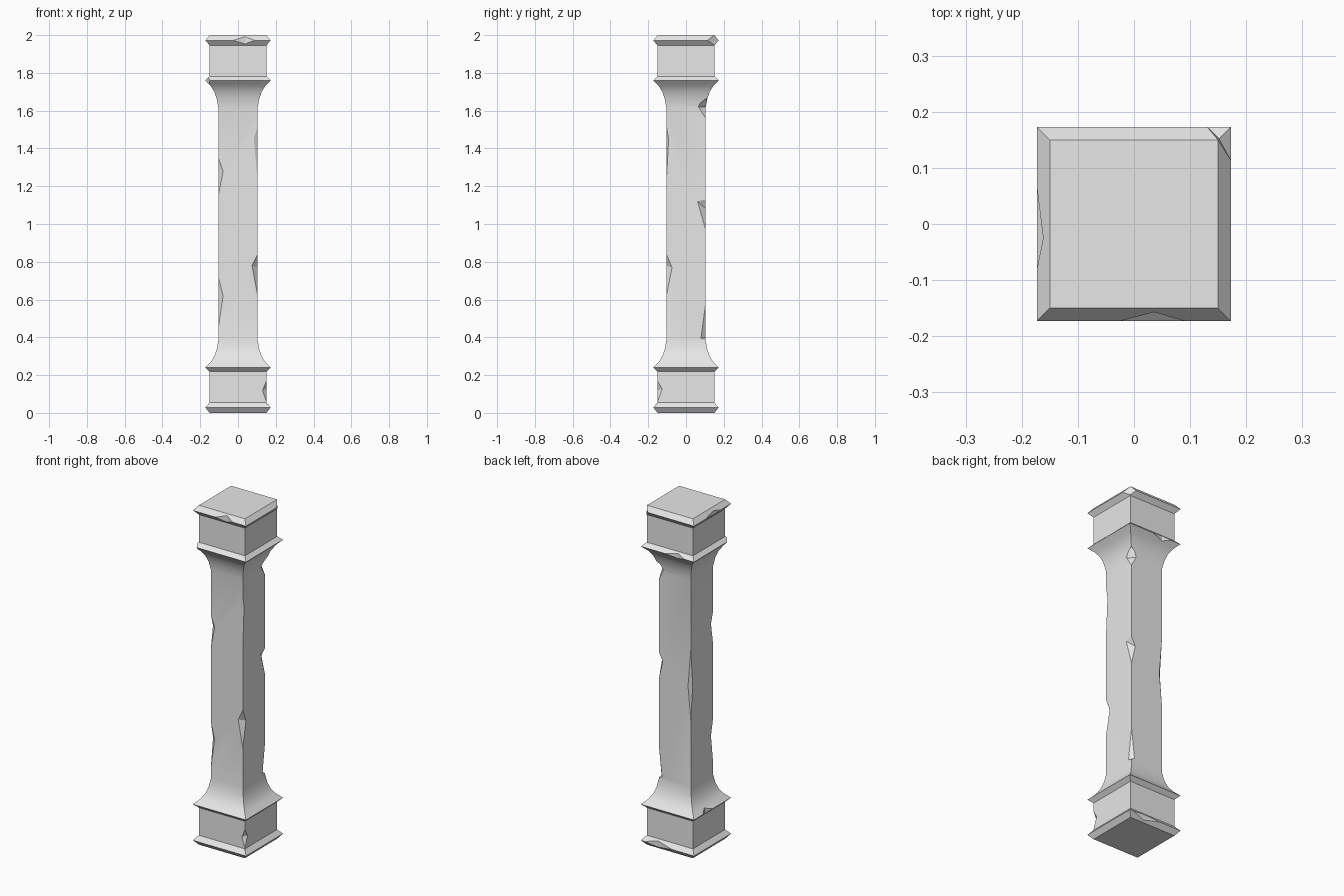
import bpy, bmesh, math
from mathutils import Vector

if "Cube" in bpy.data.objects:
    bpy.data.objects.remove(bpy.data.objects["Cube"])

stone = bpy.data.materials.new("pale grey stone")
stone.use_nodes = True
GREY = (0.8, 0.8, 0.8, 1)
stone.diffuse_color = GREY
stone.node_tree.nodes["Principled BSDF"].inputs["Base Color"].default_value = GREY


def make_object(name, bm):
    bmesh.ops.recalc_face_normals(bm, faces=bm.faces)
    mesh = bpy.data.meshes.new(name)
    bm.to_mesh(mesh)
    bm.free()
    obj = bpy.data.objects.new(name, mesh)
    bpy.context.collection.objects.link(obj)
    return obj


# Square column: half-width and height, lower half, then mirrored upward
SHAFT, BLOCK, RIM = 0.104, 0.15, 0.173
lower = [(BLOCK, 0), (RIM, 0.028), (BLOCK, 0.055), (BLOCK, 0.218), (RIM, 0.24),
         (0.145, 0.268), (0.125, 0.3), (0.112, 0.34), (SHAFT, 0.385)]
profile = lower + [(h, 2 - z) for h, z in reversed(lower)]
CORNERS = [(1, -1), (1, 1), (-1, 1), (-1, -1)]

bm = bmesh.new()
rings = [[bm.verts.new((x * h, y * h, z)) for x, y in CORNERS] for h, z in profile]
for a, b in zip(rings, rings[1:]):
    for i in range(4):
        j = (i + 1) % 4
        bm.faces.new((a[i], a[j], b[j], b[i]))
bm.faces.new(rings[0])
bm.faces.new(rings[-1])
column = make_object("column", bm)
column.data.materials.append(stone)

# Chips: a wedge from two points on an edge and one point on each side of it
cut = bmesh.new()


def chip(e1, e2, pa, pb):
    e1, e2, pa, pb = map(Vector, (e1, e2, pa, pb))
    mid = (pa + pb) / 2
    out = Vector((mid.x * 1.45, mid.y * 1.45, mid.z))
    pts = [p + (p - mid) * 0.3 for p in (e1, e2, pa, pb)] + [out]
    verts = [cut.verts.new(p) for p in pts]
    bmesh.ops.convex_hull(cut, input=verts)


def corner_chip(sx, sy, h, z1, z2, za, da, zb, db):
    """Chip on an upright edge; da is the depth along x, db along y."""
    x, y = sx * h, sy * h
    chip((x, y, z1), (x, y, z2), (x - sx * da, y, za), (x, y - sy * db, zb))


def rim_chip(turn, t1, t2, t, h, za, zb):
    """Chip on a rim; turn is quarter turns from the front, t runs along it."""
    c, s = round(math.cos(turn * math.pi / 2)), round(math.sin(turn * math.pi / 2))
    zm = (za + zb) / 2

    def place(u, d, z):
        return (u * c + d * s, u * s - d * c, z)
    chip(place(t1, RIM, zm), place(t2, RIM, zm), place(t, h, za), place(t, h, zb))


# Shaft edges
corner_chip(1, -1, SHAFT, 0.62, 0.84, 0.78, 0.03, 0.77, 0.03)
corner_chip(1, -1, SHAFT, 1.22, 1.52, 1.45, 0.02, 1.45, 0.012)
corner_chip(-1, -1, SHAFT, 0.45, 0.72, 0.62, 0.025, 0.62, 0.02)
corner_chip(-1, -1, SHAFT, 1.15, 1.35, 1.28, 0.025, 1.28, 0.02)
corner_chip(1, 1, SHAFT, 0.39, 0.58, 0.4, 0.02, 0.395, 0.025)
corner_chip(1, 1, SHAFT, 0.97, 1.13, 1.08, 0.025, 1.12, 0.043)
corner_chip(1, 1, SHAFT, 1.56, 1.67, 1.62, 0.03, 1.62, 0.038)
corner_chip(-1, 1, SHAFT, 0.78, 1.2, 0.98, 0.018, 0.98, 0.018)
# Base block edge
corner_chip(1, -1, BLOCK, 0.06, 0.168, 0.12, 0.02, 0.126, 0.024)
# Rims: front and right side of the cap, then collars and foot
rim_chip(0, -0.025, 0.09, 0.036, 0.157, 1.992, 1.956)
rim_chip(3, -0.065, 0.08, 0.025, 0.162, 1.986, 1.958)
rim_chip(3, -0.09, 0.0, -0.05, 0.154, 0.259, 0.222)
rim_chip(2, -0.02, 0.11, 0.06, 0.158, 1.776, 1.745)
rim_chip(2, -0.15, 0.03, -0.07, 0.158, 0.046, 0.01)
# Broken rim corners
chip((0.132, 0.173, 1.973), (0.173, 0.115, 1.973), (0.15, 0.151, 2.0), (0.152, 0.152, 1.953))
chip((-0.173, -0.135, 1.76), (-0.148, -0.173, 1.76), (-0.158, -0.157, 1.778), (-0.154, -0.154, 1.74))

cutter = make_object("chip_cutter", cut)
cutter.data.materials.append(stone)
cutter.hide_render = True

boolean = column.modifiers.new("chips", 'BOOLEAN')
boolean.operation = 'DIFFERENCE'
boolean.solver = 'EXACT'
boolean.object = cutter
for obj in bpy.context.selected_objects:
    obj.select_set(False)
bpy.context.view_layer.objects.active = column
column.select_set(True)
bpy.ops.object.modifier_apply(modifier=boolean.name)
bpy.data.objects.remove(cutter)
bpy.ops.object.shade_smooth_by_angle(angle=math.radians(22))
